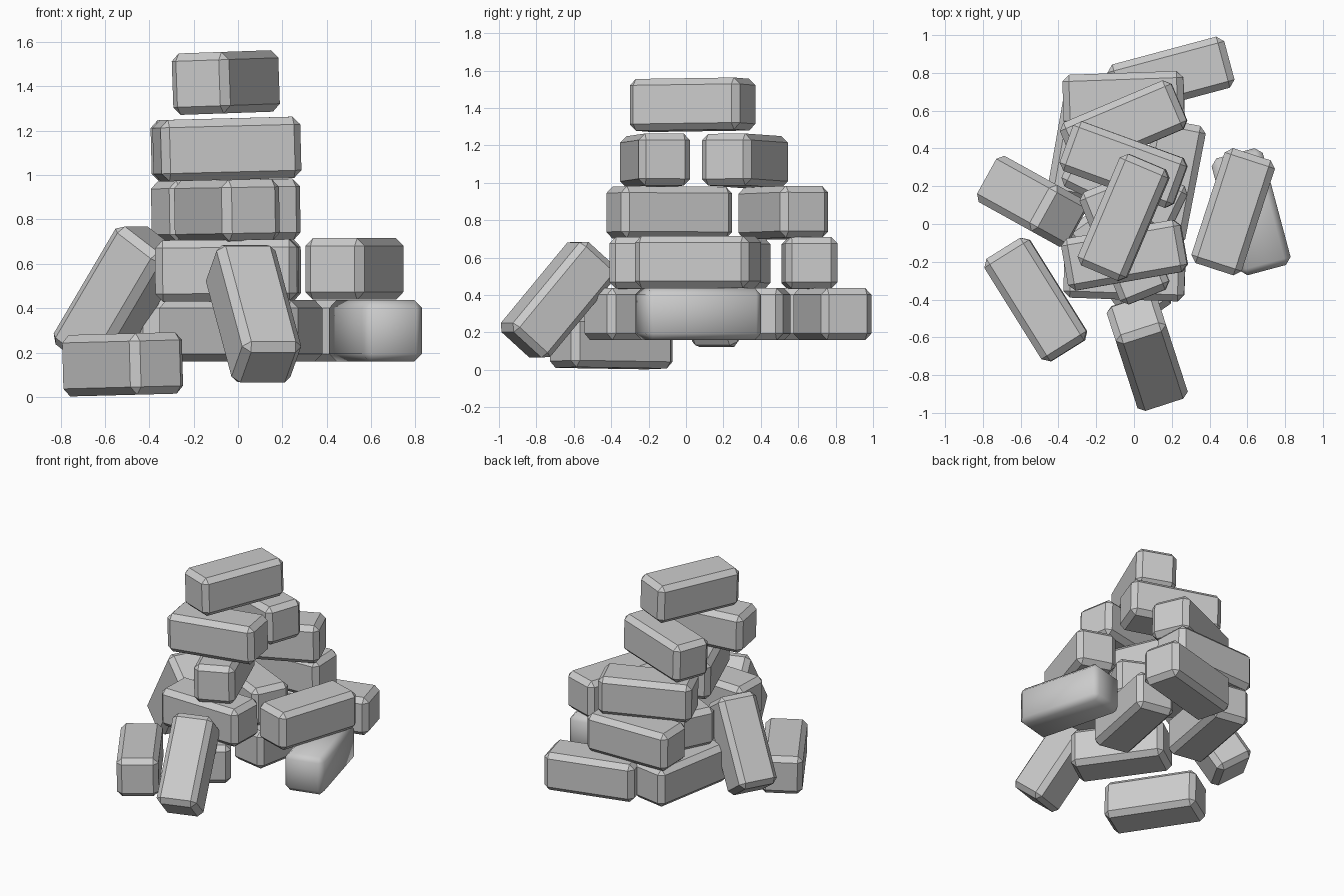
import bpy, bmesh
from math import radians
from mathutils import Matrix, Vector

if "Cube" in bpy.data.objects:
    bpy.data.objects.remove(bpy.data.objects["Cube"])

SIZE = (0.64, 0.28, 0.277)
BEVEL = 0.035


def brick(name, center, yaw, pitch=0, tilt=0, smooth=False):
    """Chamfered brick: yaw about z, pitch lifts its +length end, tilt raises the +x side."""
    bm = bmesh.new()
    bmesh.ops.create_cube(bm, size=1)
    bmesh.ops.scale(bm, vec=Vector(SIZE), verts=bm.verts)
    bmesh.ops.bevel(bm, geom=bm.edges[:], offset=BEVEL, segments=1,
                    profile=0.5, affect='EDGES')
    for f in bm.faces:
        f.smooth = smooth
    bm.transform(Matrix.Rotation(radians(-tilt), 4, 'Y')
                 @ Matrix.Rotation(radians(yaw), 4, 'Z')
                 @ Matrix.Rotation(radians(-pitch), 4, 'Y'))
    me = bpy.data.meshes.new(name)
    bm.to_mesh(me)
    bm.free()
    ob = bpy.data.objects.new(name, me)
    ob.location = center
    bpy.context.collection.objects.link(ob)
    return ob


# Stacked layers: z centre, tilt, then (x, y, yaw) of each brick
layers = [
    ("base", 0.298, 0, [(0.196, 0.783, 15), (0.188, 0.225, 79),
                        (-0.27, 0.45, 80), (-0.075, -0.22, -55)]),
    ("second", 0.57, 0.5, [(-0.055, 0.66, 2), (-0.05, 0.20, -26),
                           (-0.05, -0.26, -2)]),
    ("third", 0.84, 1, [(-0.055, 0.52, 23), (-0.05, -0.09, -68)]),
    ("fourth", 1.117, 1.5, [(-0.055, 0.315, -20), (-0.05, -0.165, 10)]),
    ("top", 1.417, 2, [(-0.055, 0.035, 67)]),
]
for label, z, tilt, bricks in layers:
    for i, (x, y, yaw) in enumerate(bricks, 1):
        brick(f"{label}_brick_{i}", (x, y, z), yaw, tilt=tilt)

# Side pair on the right, the lower one smooth shaded
brick("right_lower_brick", (0.62, 0.065, 0.298), -75, smooth=True)
brick("right_upper_brick", (0.525, 0.065, 0.577), 72)

# Fallen brick on the ground and two leaning bricks
brick("ground_brick", (-0.52, -0.40, 0.147), -58, tilt=1.5)
brick("left_leaning_brick", (-0.54, 0.12, 0.445), -29, pitch=56)
brick("front_leaning_brick", (0.07, -0.68, 0.375), 108, pitch=49)
